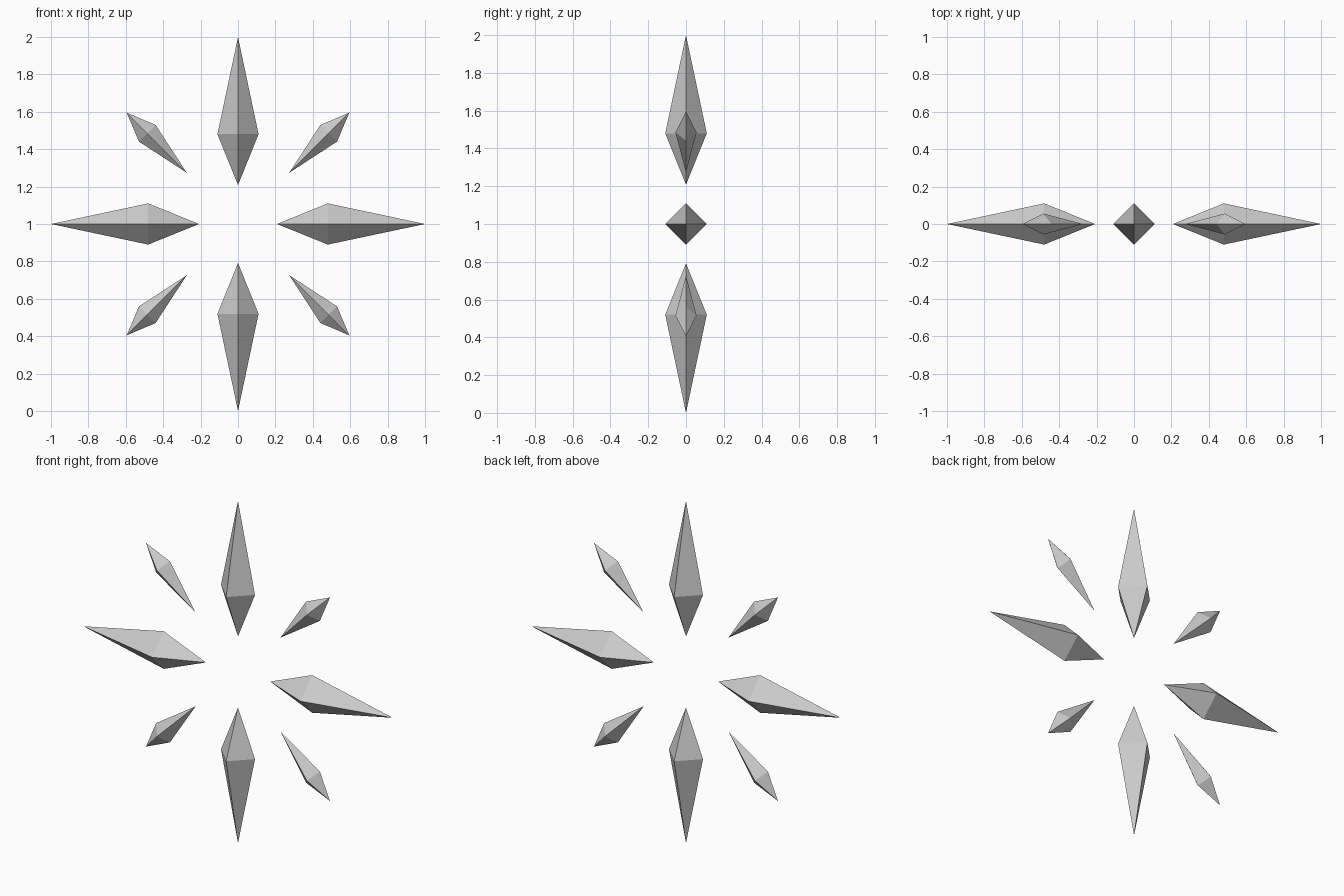
import bpy
import math
from mathutils import Matrix

if "Cube" in bpy.data.objects:
    bpy.data.objects.remove(bpy.data.objects["Cube"], do_unlink=True)

grey = bpy.data.materials.new("light grey")
grey.use_nodes = True
colour = (0.6, 0.6, 0.6, 1)
grey.diffuse_color = colour
grey.node_tree.nodes["Principled BSDF"].inputs["Base Color"].default_value = colour


def shard(name, angle, inner, belt, outer, wide, deep):
    """Stretched four-sided bipyramid pointing outward from the hub at z = 1."""
    verts = [(inner, 0, 0), (outer, 0, 0),
             (belt, 0, wide), (belt, deep, 0), (belt, 0, -wide), (belt, -deep, 0)]
    faces = []
    for i in range(4):
        a, b = 2 + i, 2 + (i + 1) % 4
        faces += [(0, a, b), (1, b, a)]
    mesh = bpy.data.meshes.new(name)
    mesh.from_pydata(verts, [], faces)
    mesh.transform(Matrix.Translation((0, 0, 1)) @ Matrix.Rotation(-angle, 4, 'Y'))
    mesh.materials.append(grey)
    mesh.update()
    bpy.context.collection.objects.link(bpy.data.objects.new(name, mesh))


# Long shards on the axes, short shards on the diagonals
long_names = ["left", "top", "right", "bottom"]
short_names = ["upper_left", "upper_right", "lower_right", "lower_left"]
for i in range(4):
    turn = i * math.pi / 2
    shard(long_names[i] + "_long_shard", turn, 0.208, 0.48, 1.0, 0.11, 0.11)
    shard(short_names[i] + "_short_shard", turn + math.pi / 4, 0.387, 0.686, 0.842, 0.063, 0.056)
